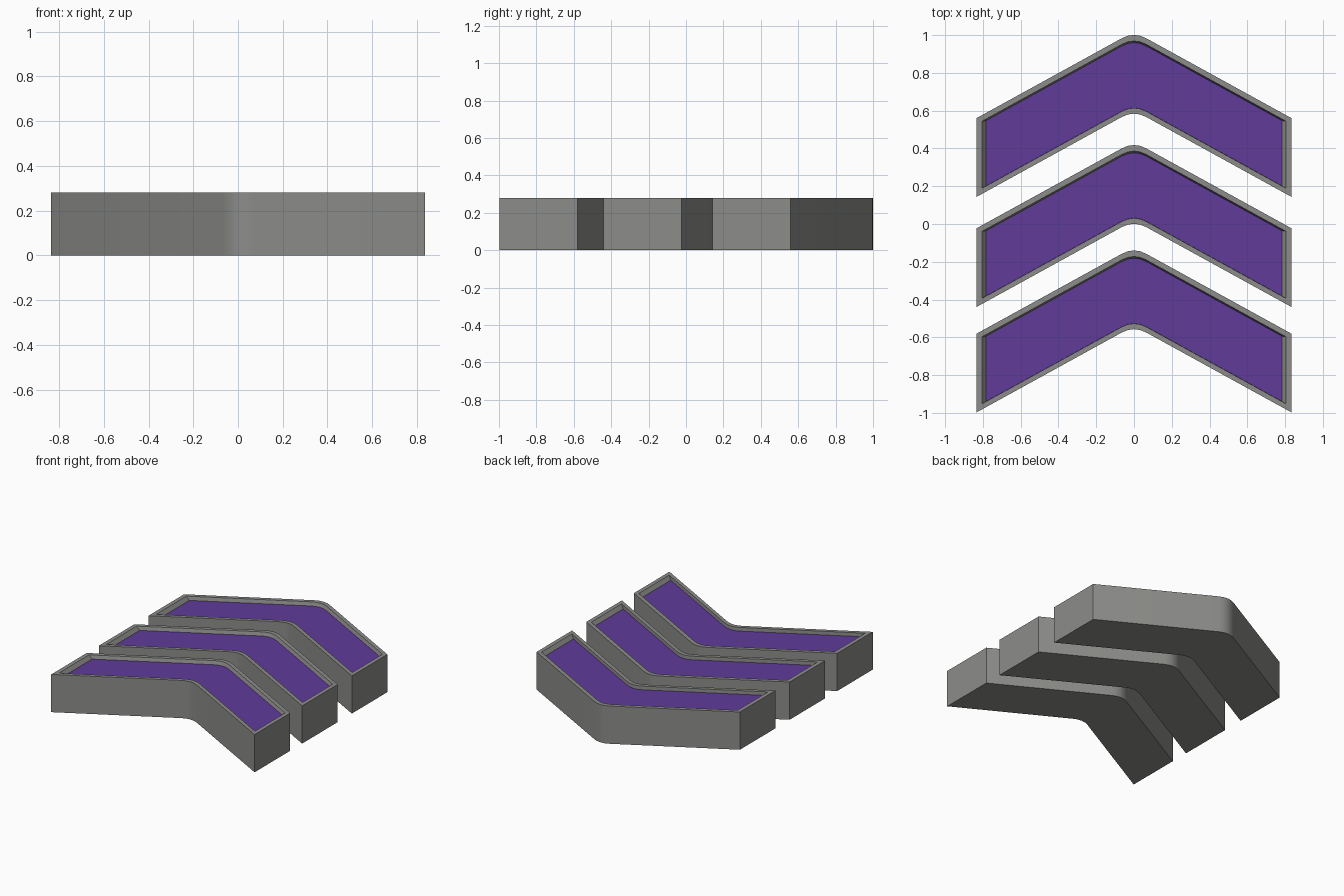
import bpy, bmesh, math

if "Cube" in bpy.data.objects:
    bpy.data.objects.remove(bpy.data.objects["Cube"])

HALF_W, HEIGHT = 0.835, 0.28
SLOPE, APEX, BAND = 0.55, 1.019, 0.417
ROUND = 0.065          # half width of the rounded bend
FLOOR_Z = 0.253


def colour(name, rgb):
    mat = bpy.data.materials.new(name)
    mat.diffuse_color = (*rgb, 1)
    mat.use_nodes = True
    mat.node_tree.nodes["Principled BSDF"].inputs["Base Color"].default_value = mat.diffuse_color
    return mat


purple = colour("purple", (0.115, 0.043, 0.32))
grey = colour("dark_grey", (0.265, 0.265, 0.255))


def bend(half, apex):
    """Left-to-right chevron edge with a rounded peak."""
    low = apex - SLOPE * ROUND
    pts = [(-half, apex - SLOPE * half)]
    for i in range(5):
        t = i / 4
        y = ((1 - t) ** 2 + t ** 2) * low + 2 * t * (1 - t) * apex
        pts.append((ROUND * (2 * t - 1), y))
    pts.append((half, apex - SLOPE * half))
    return pts


def outline(end=0.0, top=0.0, bottom=0.0):
    """Closed counter-clockwise chevron, inset at ends, top and bottom edges."""
    half = HALF_W - end
    return bend(half, APEX - BAND + bottom) + bend(half, APEX - top)[::-1]


def make_object(name, rings, cap_first, cap_last, y, mat):
    bm = bmesh.new()
    loops = [[bm.verts.new((px, py, z)) for px, py in pts] for pts, z in rings]
    n = len(loops[0])
    for a, b in zip(loops, loops[1:]):
        for i in range(n):
            j = (i + 1) % n
            bm.faces.new((a[i], a[j], b[j], b[i]))
    if cap_first:
        bm.faces.new(loops[0][::-1])
    if cap_last:
        bm.faces.new(loops[-1])
    mesh = bpy.data.meshes.new(name)
    bm.to_mesh(mesh)
    bm.free()
    mesh.materials.append(mat)
    obj = bpy.data.objects.new(name, mesh)
    obj.location.y = y
    bpy.context.collection.objects.link(obj)
    bpy.ops.object.select_all(action='DESELECT')
    obj.select_set(True)
    bpy.context.view_layer.objects.active = obj
    bpy.ops.object.shade_smooth_by_angle(angle=math.radians(30))


outer = outline()
rim = outline(0.03, 0.032, 0.030)
floor = outline(0.052, 0.041, 0.031)

for k, y in enumerate((0, -0.583, -1.141), 1):
    # Grey tray: outer wall, flat rim and sloped inner wall
    make_object(f"chevron_tray_{k}",
                [(outer, 0), (outer, HEIGHT), (rim, HEIGHT), (floor, FLOOR_Z)],
                True, False, y, grey)
    # Purple recessed panel closing the tray
    make_object(f"chevron_panel_{k}", [(floor, FLOOR_Z)], False, True, y, purple)
